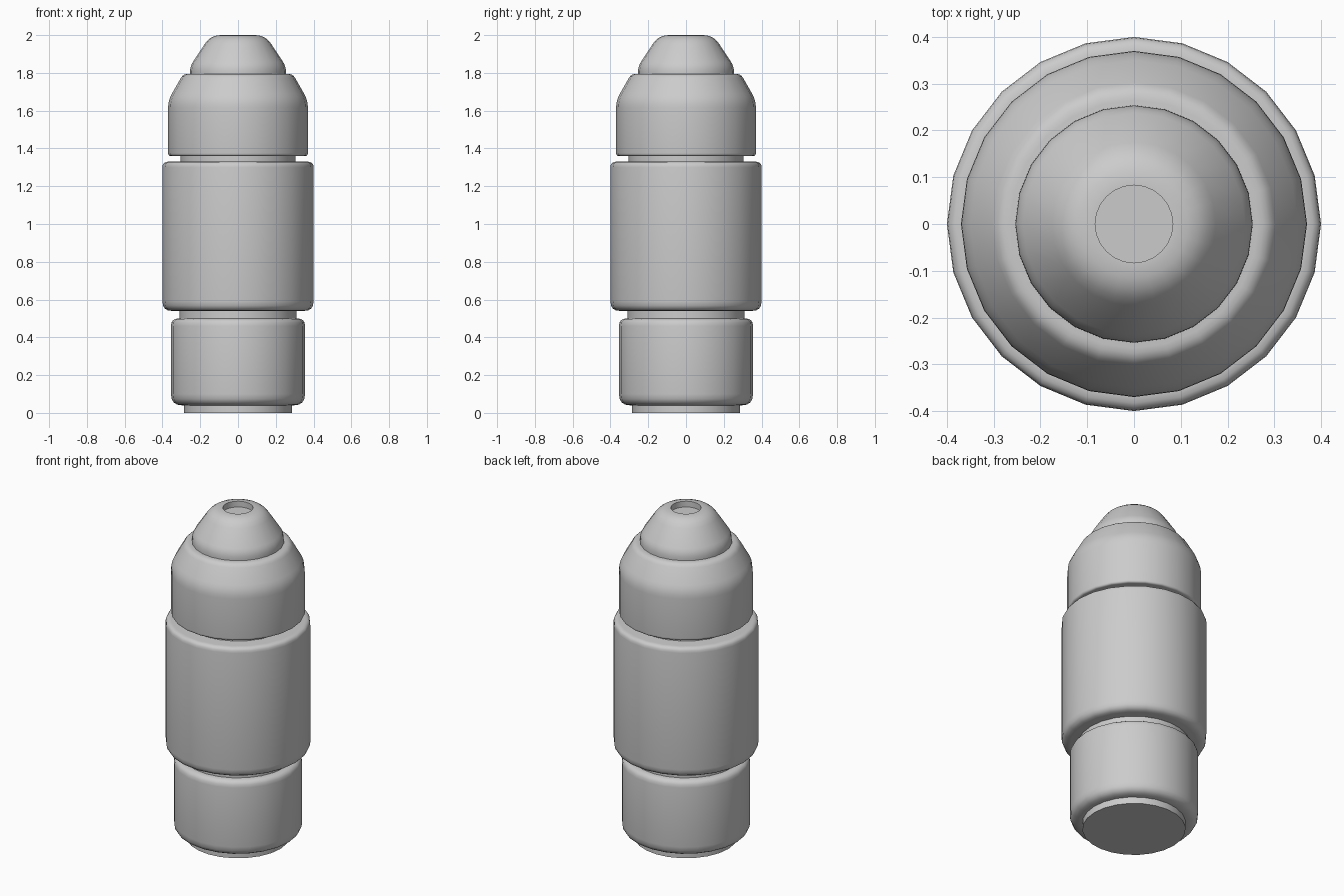
import bpy
import bmesh
import math

SIDES = 24

if "Cube" in bpy.data.objects:
    bpy.data.objects.remove(bpy.data.objects["Cube"], do_unlink=True)

grey = bpy.data.materials.new("plain grey")
grey.use_nodes = True
colour = (0.6, 0.6, 0.6, 1)
grey.diffuse_color = colour
grey.node_tree.nodes["Principled BSDF"].inputs["Base Color"].default_value = colour


def rounded(profile, steps=4):
    """Round each (radius, height, fillet) corner of an open profile."""
    points = []
    for i, (r, z, fillet) in enumerate(profile):
        if not fillet:
            points.append((r, z))
            continue
        ends = []
        for other in (profile[i - 1], profile[i + 1]):
            dr, dz = other[0] - r, other[1] - z
            t = fillet / math.hypot(dr, dz)
            ends.append((r + dr * t, z + dz * t))
        for k in range(steps + 1):
            t = k / steps
            a, b, c = (1 - t) ** 2, 2 * t * (1 - t), t * t
            points.append((a * ends[0][0] + b * r + c * ends[1][0],
                           a * ends[0][1] + b * z + c * ends[1][1]))
    return points


def turned(name, profile):
    """Spin a profile, starting and ending on the axis, into a closed solid."""
    bm = bmesh.new()
    verts = [bm.verts.new((r, 0, z)) for r, z in rounded(profile)]
    edges = [bm.edges.new(pair) for pair in zip(verts, verts[1:])]
    bmesh.ops.spin(bm, geom=verts + edges, cent=(0, 0, 0), axis=(0, 0, 1),
                   angle=math.tau, steps=SIDES, use_duplicate=False)
    bmesh.ops.remove_doubles(bm, verts=bm.verts, dist=0.0005)
    bmesh.ops.recalc_face_normals(bm, faces=bm.faces)
    mesh = bpy.data.meshes.new(name)
    bm.to_mesh(mesh)
    bm.free()
    mesh.materials.append(grey)
    obj = bpy.data.objects.new(name, mesh)
    bpy.context.collection.objects.link(obj)
    bpy.ops.object.select_all(action="DESELECT")
    obj.select_set(True)
    bpy.context.view_layer.objects.active = obj
    bpy.ops.object.shade_smooth_by_angle(angle=math.radians(35))


def disc(name, radius, bottom, top):
    turned(name, [(0, bottom, 0), (radius, bottom, 0), (radius, top, 0), (0, top, 0)])


# Base foot and recessed necks
disc("base_foot", 0.285, 0, 0.06)
disc("lower_neck", 0.31, 0.47, 0.57)
disc("upper_neck", 0.305, 1.3, 1.39)

# Stacked body sections
turned("lower_body", [(0, 0.04, 0), (0.355, 0.04, 0.06), (0.355, 0.5, 0.04), (0, 0.5, 0)])
turned("middle_body", [(0, 0.54, 0), (0.4, 0.54, 0.05), (0.4, 1.33, 0.03), (0, 1.33, 0)])
turned("upper_body", [(0, 1.36, 0), (0.37, 1.36, 0.015), (0.37, 1.655, 0.04),
                      (0.29, 1.795, 0.025), (0, 1.795, 0)])

# Nose cap with a shallow round recess in its tip
turned("nose_cap", [(0, 1.78, 0), (0.254, 1.78, 0), (0.254, 1.835, 0.03),
                    (0.145, 2.0, 0.055), (0.083, 2.0, 0), (0.083, 1.965, 0), (0, 1.965, 0)])
